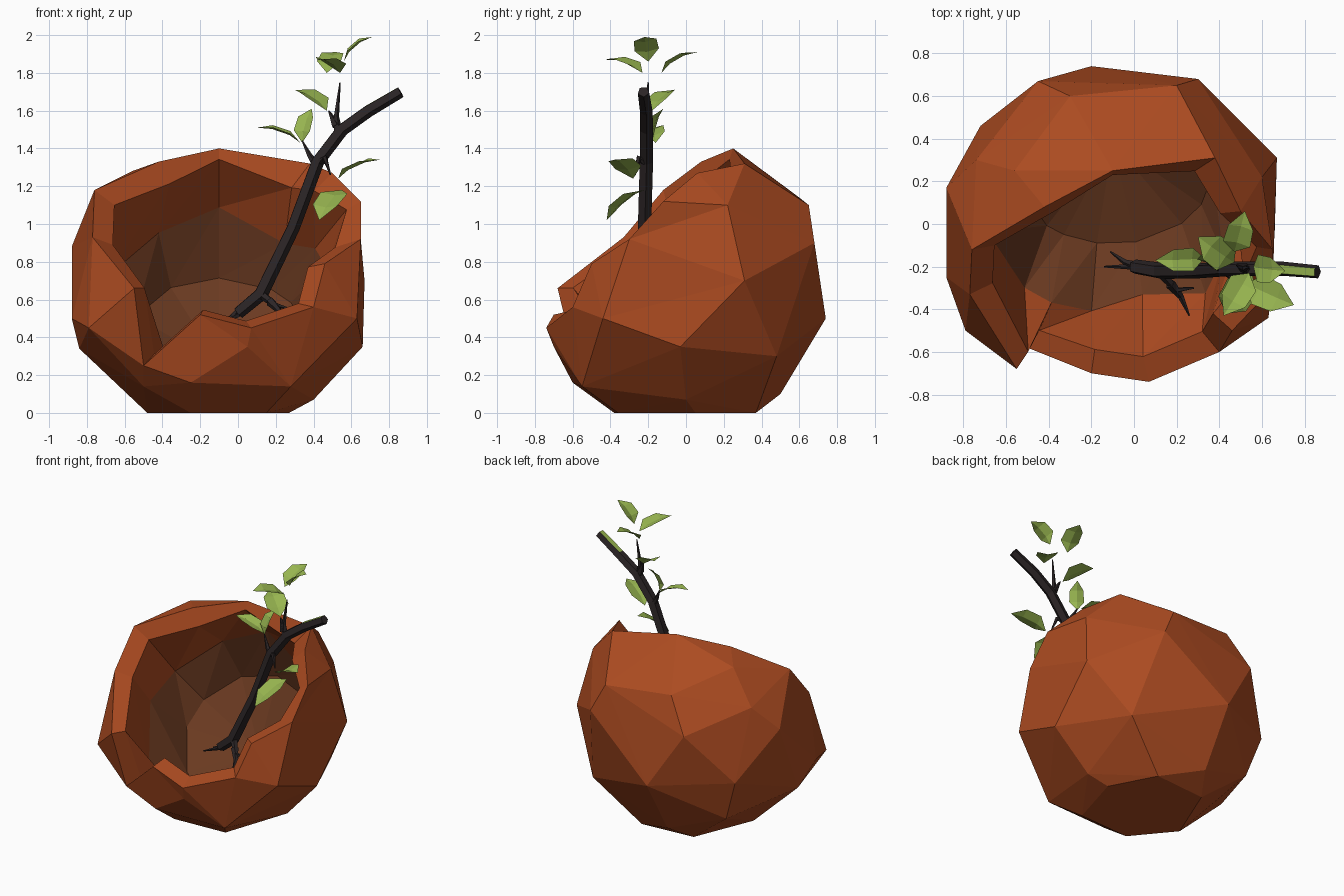
import bpy, bmesh, math
from mathutils import Vector as V

if "Cube" in bpy.data.objects:
    bpy.data.objects.remove(bpy.data.objects["Cube"])


def material(name, rgb):
    m = bpy.data.materials.new(name)
    m.diffuse_color = (*rgb, 1)
    m.use_nodes = True
    m.node_tree.nodes["Principled BSDF"].inputs["Base Color"].default_value = m.diffuse_color
    return m


RUST = material("rust shell", (0.41, 0.070, 0.015))
BROWN = material("brown inside", (0.145, 0.042, 0.015))
BARK = material("dark bark", (0.024, 0.018, 0.019))
GREEN = material("leaf green", (0.31, 0.46, 0.08))


def finish(bm, name, *mats):
    bmesh.ops.recalc_face_normals(bm, faces=bm.faces[:])
    me = bpy.data.meshes.new(name)
    bm.to_mesh(me)
    bm.free()
    for m in mats:
        me.materials.append(m)
    ob = bpy.data.objects.new(name, me)
    bpy.context.collection.objects.link(ob)
    return ob


# ---- broken hollow shell, open toward the upper front ----
C = V((-0.1, 0, 0.68))
AXIS = V((0, -0.67, 0.74)).normalized()
RIM = [(-.5, -.58, .25), (-.2, -.7, .52), (.07, -.74, .45), (.4, -.6, .56),
       (.46, -.5, .79), (.65, -.3, .92), (.65, -.12, 1.12), (.5, .06, 1.27),
       (.38, .31, 1.32), (-.1, .25, 1.4), (-.42, .08, 1.33), (-.76, -.12, 1.18),
       (-.77, -.33, .93), (-.55, -.68, .66)]
THICK = [.86, .84, .84, .84, .84, .82, .9, .84, .8, .92, .82, .84, .84, .88]
BODY = [(-.48, -.1, 0), (-.3, .34, 0), (.1, .37, 0), (.27, .05, 0), (.15, -.36, 0),
        (-.25, -.38, 0), (-.84, -.1, .34), (-.88, -.25, .5), (-.88, .17, .88),
        (-.79, -.5, .45), (-.45, .67, .9), (-.2, .74, .5), (.3, .68, .9),
        (-.72, .46, .55), (.67, .31, .7), (.66, -.03, .35), (.63, -.44, .5),
        (.28, -.55, .14), (.05, -.7, .35), (.42, .48, .3), (-.2, .5, .1),
        (-.62, .42, .25), (.4, .0, .07), (.2, .65, 1.1), (-.3, .6, 1.14),
        (-.5, -.45, .14), (-.25, -.6, .16), (.6, .22, 1.1), (-.74, .3, 1.05),
        (-.56, .25, 1.28)]


def around(p, radius, height):
    """Point at the same angle round the opening axis as p."""
    d = V(p) - C
    side = (d - AXIS * d.dot(AXIS)).normalized()
    return C + AXIS * height + side * radius


bm = bmesh.new()
LOW = {0: (.82, .15), 13: (.80, .30)}  # the notch sits below the even rim circle
rim = [bm.verts.new(around(p, *LOW.get(i, (.69, .4)))) for i, p in enumerate(RIM)]
for p in BODY:
    bm.verts.new(p)
bmesh.ops.convex_hull(bm, input=bm.verts[:])
rimset = set(rim)
bmesh.ops.delete(bm, geom=[f for f in bm.faces if all(v in rimset for v in f.verts)],
                 context='FACES')
bmesh.ops.delete(bm, geom=[v for v in bm.verts if not v.link_faces], context='VERTS')
for v, p in zip(rim, RIM):
    v.co = p

# broken edge, inner wall and rounded cavity as successive loops
edge = [bm.verts.new(C + (V(p) - C) * t) for p, t in zip(RIM, THICK)]
wall = [bm.verts.new(around(p, .59 + .04 * (i % 2), -.02 - .06 * (i % 3)))
        for i, p in enumerate(RIM)]
deep = [bm.verts.new(around(p, .47, -.38)) for p in RIM]
n = len(RIM)
for a, b, mi in ((rim, edge, 0), (edge, wall, 0), (wall, deep, 1)):
    for i in range(n):
        j = (i + 1) % n
        bm.faces.new((a[i], a[j], b[j])).material_index = mi
        bm.faces.new((a[i], b[j], b[i])).material_index = mi
pit = bm.verts.new(C - AXIS * .57)
for i in range(n):
    bm.faces.new((deep[i], deep[(i + 1) % n], pit)).material_index = 1
finish(bm, "broken_shell", RUST, BROWN)


# ---- branch and twigs ----
def tube(name, path, radii, sides=5):
    bm = bmesh.new()
    path = [V(p) for p in path]
    rings = []
    for i, p in enumerate(path):
        d = (path[min(i + 1, len(path) - 1)] - path[max(i - 1, 0)]).normalized()
        u = d.cross(V((0, 1, 0.05))).normalized()
        w = d.cross(u)
        angles = [(k + .5) * math.tau / sides for k in range(sides)]
        rings.append([bm.verts.new(p + (u * math.cos(t) + w * math.sin(t)) * radii[i])
                      for t in angles])
    for a, b in zip(rings, rings[1:]):
        for k in range(sides):
            m = (k + 1) % sides
            bm.faces.new((a[k], a[m], b[m], b[k]))
    bm.faces.new(rings[0])
    bm.faces.new(rings[-1])
    bmesh.ops.recalc_face_normals(bm, faces=bm.faces[:])
    for f in bm.faces:  # moss on top of the branch tip
        if f.normal.z > .7 and f.calc_center_median().x > .7:
            f.material_index = 1
    return finish(bm, name, BARK, GREEN)


tube("branch", [(.0, -.2, .53), (.12, -.22, .63), (.29, -.22, .98), (.42, -.21, 1.33),
                (.55, -.21, 1.5), (.69, -.21, 1.6), (.86, -.225, 1.7)],
     [.035, .04, .037, .037, .036, .035, .032])
TWIGS = [[(.1, -.22, .62), (.0, -.2, .52), (-.14, -.2, .46)],
         [(.02, -.2, .54), (-.04, -.18, .5), (-.11, -.13, .47)],
         [(.12, -.22, .63), (.2, -.31, .57), (.28, -.3, .55)],
         [(.17, -.28, .59), (.22, -.34, .54), (.26, -.43, .52)],
         [(.42, -.21, 1.3), (.38, -.2, 1.36), (.34, -.18, 1.44)],
         [(.53, -.21, 1.48), (.52, -.21, 1.57), (.54, -.2, 1.75)],
         [(.52, -.21, 1.52), (.5, -.2, 1.56), (.48, -.19, 1.6)],
         [(.42, -.21, 1.32), (.46, -.25, 1.35), (.49, -.27, 1.26)]]
for i, p in enumerate(TWIGS):
    tube(f"twig_{i + 1}", p, [.026, .015, .004])


# ---- folded leaves: base, tip, width ----
def leaf(name, base, tip, width):
    base, tip = V(base), V(tip)
    d = tip - base
    side = d.cross(V((0, -.12, 1))).normalized()
    up = side.cross(d).normalized()
    bm = bmesh.new()
    rows = []
    for t, w in ((.28, .5), (.68, .46)):
        mid = base + d * t + up * .02
        rows.append([bm.verts.new(mid + side * width * w * s + up * .015 * abs(s))
                     for s in (-1, 0, 1)])
    a, b = bm.verts.new(base), bm.verts.new(tip)
    for k in (0, 1):
        bm.faces.new((a, rows[0][k], rows[0][k + 1]))
        bm.faces.new((rows[0][k], rows[1][k], rows[1][k + 1], rows[0][k + 1]))
        bm.faces.new((rows[1][k], b, rows[1][k + 1]))
    finish(bm, name, GREEN)


LEAVES = [((.56, -.2, 1.86), (.71, -.22, 1.99), .13),
          ((.54, -.23, 1.80), (.42, -.43, 1.87), .14),
          ((.47, -.13, 1.80), (.52, .06, 1.91), .13),
          ((.47, -.18, 1.60), (.30, -.06, 1.71), .15),
          ((.33, -.16, 1.43), (.10, -.17, 1.51), .11),
          ((.34, -.18, 1.43), (.39, -.12, 1.61), .10),
          ((.53, -.28, 1.24), (.75, -.38, 1.34), .15),
          ((.55, -.22, 1.18), (.43, -.42, 1.02), .16)]
for i, args in enumerate(LEAVES):
    leaf(f"leaf_{i + 1}", *args)
